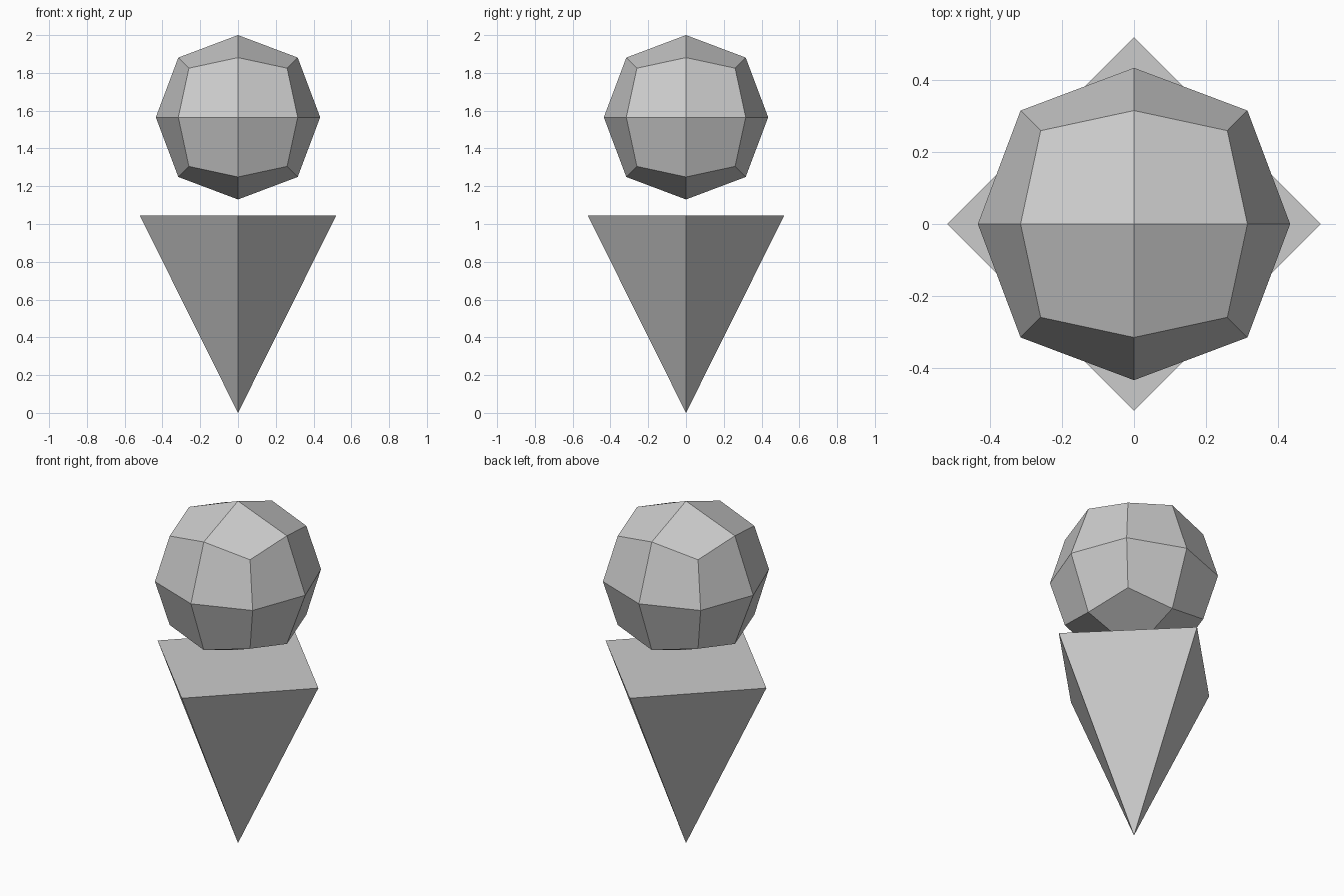
import bpy
import bmesh
from mathutils import Vector

if "Cube" in bpy.data.objects:
    bpy.data.objects.remove(bpy.data.objects["Cube"])

grey = bpy.data.materials.new("light grey")
grey.diffuse_color = (0.6, 0.6, 0.6, 1)
grey.use_nodes = True
grey.node_tree.nodes["Principled BSDF"].inputs["Base Color"].default_value = grey.diffuse_color


def finish(bm, name, z):
    bmesh.ops.recalc_face_normals(bm, faces=bm.faces)
    mesh = bpy.data.meshes.new(name)
    bm.to_mesh(mesh)
    bm.free()
    mesh.materials.append(grey)
    obj = bpy.data.objects.new(name, mesh)
    obj.location.z = z
    bpy.context.collection.objects.link(obj)


# Four-sided cone, point down, closed on top
CONE_R, CONE_H = 0.52, 1.045
bm = bmesh.new()
tip = bm.verts.new((0, 0, 0))
rim = [bm.verts.new((x * CONE_R, y * CONE_R, CONE_H))
       for x, y in ((1, 0), (0, 1), (-1, 0), (0, -1))]
bm.faces.new(rim)
for i in range(4):
    bm.faces.new((tip, rim[i], rim[(i + 1) % 4]))
finish(bm, "cone", 0)

# Floating scoop: cube split into 2 x 2 quads per side, then rounded
REACH = {1: 0.435, 2: 0.316, 3: 0.26}  # face centres, edge middles, corners
bm = bmesh.new()
bmesh.ops.create_cube(bm, size=2)
bmesh.ops.subdivide_edges(bm, edges=bm.edges[:], cuts=1, use_grid_fill=True)
for v in bm.verts:
    signs = Vector([round(c) for c in v.co])
    v.co = signs * REACH[sum(abs(c) > 0.5 for c in signs)]
finish(bm, "scoop", 1.565)
